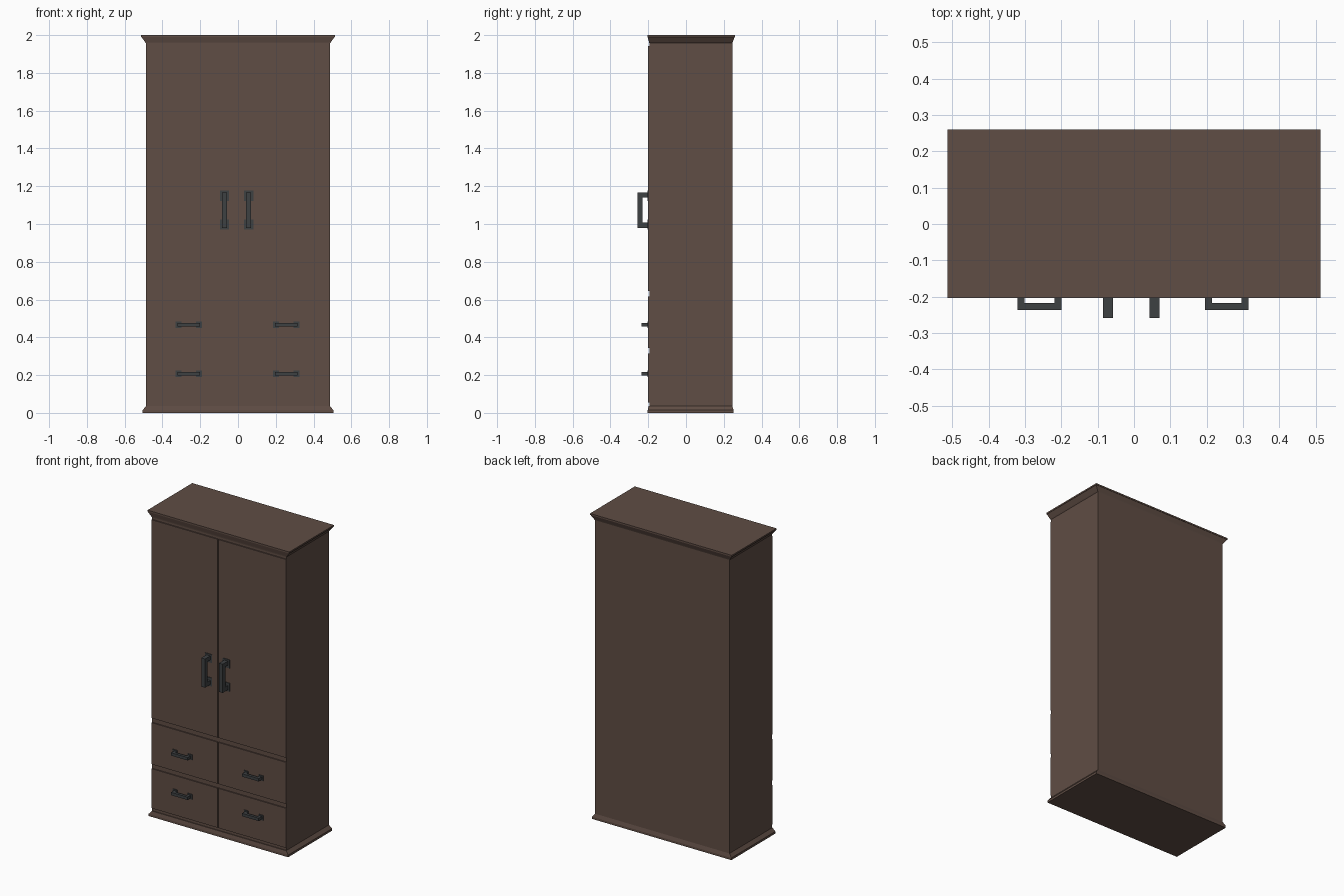
import bpy
import bmesh

old = bpy.data.objects.get("Cube")
if old:
    bpy.data.objects.remove(old, do_unlink=True)


def make_material(name, rgb):
    mat = bpy.data.materials.new(name)
    mat.use_nodes = True
    mat.diffuse_color = (*rgb, 1)
    mat.node_tree.nodes["Principled BSDF"].inputs["Base Color"].default_value = (*rgb, 1)
    return mat


wood = make_material("brown_wood", (0.115, 0.074, 0.058))
metal = make_material("dark_metal", (0.048, 0.052, 0.055))


def finish(name, bm, mat):
    bmesh.ops.recalc_face_normals(bm, faces=bm.faces)
    mesh = bpy.data.meshes.new(name)
    bm.to_mesh(mesh)
    bm.free()
    mesh.materials.append(mat)
    obj = bpy.data.objects.new(name, mesh)
    bpy.context.scene.collection.objects.link(obj)
    return obj


def add_box(bm, x, y, z):
    """Add a box given its (low, high) range on each axis."""
    verts = bmesh.ops.create_cube(bm, size=1)["verts"]
    for v in verts:
        for axis, (low, high) in enumerate((x, y, z)):
            v.co[axis] = low if v.co[axis] < 0 else high


def box(name, x, y, z, mat=wood):
    bm = bmesh.new()
    add_box(bm, x, y, z)
    return finish(name, bm, mat)


def moulding(name, levels):
    """Stack rectangles (half width, front, back, height) into a solid trim."""
    bm = bmesh.new()
    rings = [[bm.verts.new(p) for p in
              ((-w, f, z), (w, f, z), (w, b, z), (-w, b, z))]
             for w, f, b, z in levels]
    for low, high in zip(rings, rings[1:]):
        for i in range(4):
            j = (i + 1) % 4
            bm.faces.new((low[i], low[j], high[j], high[i]))
    bm.faces.new(rings[0])
    bm.faces.new(rings[-1])
    return finish(name, bm, wood)


# Carcass with its crown and foot trim
BODY_FRONT, FRONT, BACK, HALF = -0.193, -0.2, 0.245, 0.487
box("carcass", (-HALF, HALF), (BODY_FRONT, BACK), (0.02, 1.98))
moulding("crown_moulding", [(HALF, -0.195, BACK, 1.957), (0.492, -0.196, 0.247, 1.963),
                            (0.511, -0.203, 0.258, 1.99), (0.513, -0.203, 0.26, 1.99),
                            (0.513, -0.203, 0.26, 2.0)])
moulding("base_moulding", [(0.505, -0.203, 0.252, 0), (0.505, -0.203, 0.252, 0.014),
                           (HALF, -0.198, BACK, 0.036)])

# Doors and drawer fronts on both sides of the middle gap
SPLIT, GAP, EDGE = -0.004, 0.003, 0.486
panels = {"lower_drawer": (0.055, 0.314), "upper_drawer": (0.343, 0.615),
          "door": (0.645, 1.943)}
for part, z_range in panels.items():
    box("right_" + part, (-EDGE, SPLIT - GAP), (FRONT, BODY_FRONT), z_range)
    box("left_" + part, (SPLIT + GAP, EDGE), (FRONT, BODY_FRONT), z_range)


def handle(name, x, z, length, reach, bar, depth, plate_long, plate_wide, upright):
    """Square pull: a grip, two posts and two thin backplates."""
    bm = bmesh.new()
    half, tip = length / 2, FRONT - reach

    def piece(along, across, y):
        a = (along[0], along[1])
        c = (-across / 2, across / 2)
        xs, zs = (c, a) if upright else (a, c)
        add_box(bm, [x + v for v in xs], y, [z + v for v in zs])

    piece((-half, half), bar, (tip, tip + depth))
    for side in (-1, 1):
        post = sorted((side * half, side * (half - bar)))
        piece(post, bar, (tip + depth, FRONT))
        outer = half + 0.01
        plate = sorted((side * outer, side * (outer - plate_long)))
        piece(plate, plate_wide, (FRONT - 0.004, FRONT))
    return finish(name, bm, metal)


# Pulls
for side, door_x, drawer_x in (("right", -0.0715, -0.26), ("left", 0.0565, 0.255)):
    handle(side + "_door_handle", door_x, 1.074, 0.188, 0.058, 0.027, 0.027,
           0.055, 0.05, True)
    for level, z in (("lower", 0.208), ("upper", 0.467)):
        handle(f"{side}_{level}_drawer_handle", drawer_x, z, 0.12, 0.036, 0.019, 0.018,
               0.032, 0.034, False)
